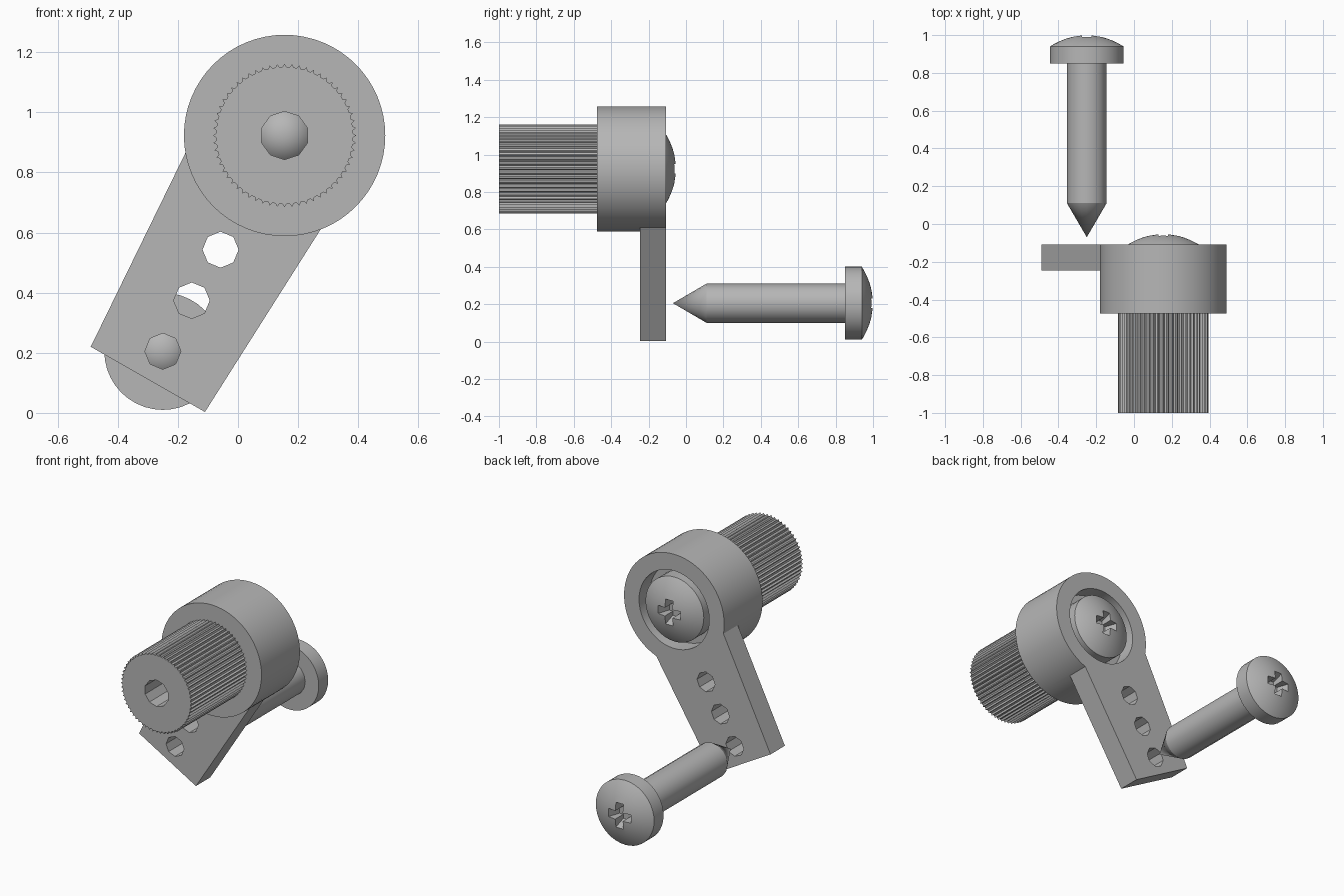
import bpy, bmesh
from math import cos, sin, pi, tau, radians
from mathutils import Vector, Matrix

if "Cube" in bpy.data.objects:
    bpy.data.objects.remove(bpy.data.objects["Cube"], do_unlink=True)

# One plain grey for everything
GREY = (0.47, 0.47, 0.47, 1)
grey = bpy.data.materials.new("plain_grey")
grey.use_nodes = True
grey.diffuse_color = GREY
bsdf = grey.node_tree.nodes["Principled BSDF"]
bsdf.inputs["Base Color"].default_value = GREY
bsdf.inputs["Roughness"].default_value = 0.6

HUB = (0.155, 0.923)       # hub axis (x, z)
SCREW = (-0.25, 0.205)     # loose screw axis (x, z)


def finish(name, bm):
    bmesh.ops.recalc_face_normals(bm, faces=bm.faces)
    mesh = bpy.data.meshes.new(name)
    bm.to_mesh(mesh)
    bm.free()
    mesh.materials.append(grey)
    obj = bpy.data.objects.new(name, mesh)
    bpy.context.collection.objects.link(obj)
    return obj


def select(obj):
    bpy.ops.object.select_all(action="DESELECT")
    obj.select_set(True)
    bpy.context.view_layer.objects.active = obj


def smooth(obj, angle=28):
    select(obj)
    bpy.ops.object.shade_smooth_by_angle(angle=radians(angle))


def prism(name, outline, y0, y1):
    """Extrude an (x, z) outline from y0 to y1."""
    bm = bmesh.new()
    face = bm.faces.new([bm.verts.new((x, y0, z)) for x, z in outline])
    ext = bmesh.ops.extrude_face_region(bm, geom=[face])
    moved = [v for v in ext["geom"] if isinstance(v, bmesh.types.BMVert)]
    bmesh.ops.translate(bm, verts=moved, vec=(0, y1 - y0, 0))
    return finish(name, bm)


def lathe(name, profile, axis, segments):
    """Revolve an (radius, y) profile about a y-parallel axis."""
    bm = bmesh.new()
    verts = [bm.verts.new((r, y, 0)) for r, y in profile]
    edges = [bm.edges.new(pair) for pair in zip(verts, verts[1:])]
    bmesh.ops.spin(bm, geom=verts + edges, cent=(0, 0, 0), axis=(0, 1, 0),
                   angle=tau, steps=segments)
    bmesh.ops.remove_doubles(bm, verts=bm.verts, dist=0.0001)
    bmesh.ops.translate(bm, verts=bm.verts, vec=(axis[0], 0, axis[1]))
    return finish(name, bm)


def ring(axis, radius, sides):
    return [(axis[0] + radius * sin(tau * i / sides),
             axis[1] + radius * cos(tau * i / sides)) for i in range(sides)]


def combine(target, other, operation="DIFFERENCE"):
    select(target)
    mod = target.modifiers.new("combine", "BOOLEAN")
    mod.operation, mod.solver, mod.object = operation, "EXACT", other
    bpy.ops.object.modifier_apply(modifier=mod.name)
    bpy.data.objects.remove(other, do_unlink=True)


def screw(name, axis, top, length):
    """Pan-head pointed screw with a cross recess, head towards +y."""
    seat, rim, radius = top - 0.15, top - 0.06, 0.195
    dome = [(radius * cos(a), rim + 0.06 * (1 - cos(a) ** 2))
            for a in (pi / 2 * i / 8 for i in range(9))]
    dome[-1] = (0, top)
    head = lathe(name + "_head", [(0, seat), (radius, seat)] + dome, axis, 40)
    # Tapered cross slots
    for turn in (0, pi / 2):
        bm = bmesh.new()
        bmesh.ops.create_cube(bm, size=1)
        for v in bm.verts:
            outer = v.co.y > 0
            v.co.x *= 0.17 if outer else 0.1
            v.co.z *= 0.05
            v.co.y = top + (0.02 if outer else -0.08)
        bmesh.ops.rotate(bm, verts=bm.verts, cent=(0, 0, 0),
                         matrix=Matrix.Rotation(turn, 3, "Y"))
        bmesh.ops.translate(bm, verts=bm.verts, vec=(axis[0], 0, axis[1]))
        combine(head, finish("slot_cutter", bm))
    smooth(head)
    tip = top - length
    shank = lathe(name + "_shank", [(0, seat + 0.01), (0.105, seat + 0.01),
                                    (0.105, tip + 0.18), (0, tip)], axis, 16)
    smooth(shank)


# Arm and hub in one body, with the screw pocket at the back
body = prism("hub_and_arm", ring(HUB, 0.335, 64), -0.475, -0.108)
arm = prism("arm", [(-0.49, 0.22), (-0.11, 0.003), (0.3, 0.65), (-0.155, 0.906)],
            -0.245, -0.108)
combine(body, arm, "UNION")
combine(body, prism("pocket_cutter", ring(HUB, 0.235, 48), -0.21, 0))

# Three linkage holes along the arm
for i in range(3):
    centre = Vector(SCREW).lerp(Vector((-0.058, 0.543)), i / 2)
    combine(body, prism("hole_cutter", ring(centre, 0.06, 8), -0.4, 0.1))
smooth(body)

# Splined shaft with a bore
TEETH = 60
spline = []
for i in range(TEETH):
    for offset, radius in ((-0.28, 0.228), (0, 0.2385), (0.28, 0.228)):
        a = tau * (i + offset) / TEETH
        spline.append((HUB[0] + radius * sin(a), HUB[1] + radius * cos(a)))
shaft = prism("splined_shaft", spline, -1, -0.47)
combine(shaft, prism("bore_cutter", ring(HUB, 0.08, 10), -1.1, -0.48))
smooth(shaft, 20)

# Fixing screw in the hub and loose screw behind the arm
screw("hub_screw", HUB, -0.053, 0.72)
screw("loose_screw", SCREW, 1.0, 1.07)
